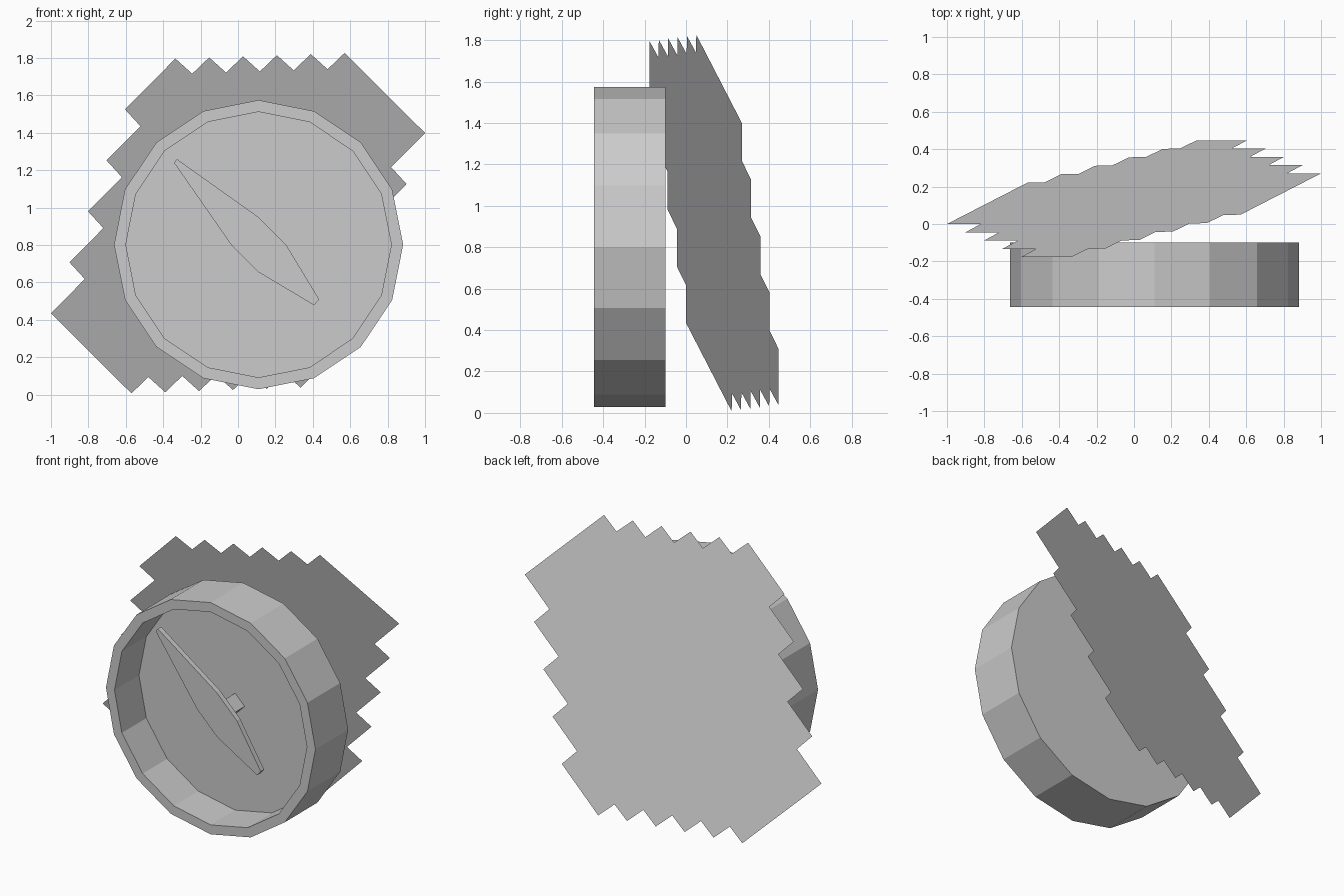
import bpy, bmesh, math

if "Cube" in bpy.data.objects:
    bpy.data.objects.remove(bpy.data.objects["Cube"])

CX, CZ = 0.11, 0.802        # dial centre
FRONT, BACK, FLOOR = -0.445, -0.10, -0.187


def make(name, bm):
    bm.normal_update()
    me = bpy.data.meshes.new(name)
    bm.to_mesh(me)
    bm.free()
    ob = bpy.data.objects.new(name, me)
    bpy.context.collection.objects.link(ob)
    return ob


def ring(bm, r, y, n):
    return [bm.verts.new((CX + r * math.cos(2 * math.pi * i / n), y,
                          CZ + r * math.sin(2 * math.pi * i / n))) for i in range(n)]


def lathe(name, profile, n):
    # capped solid from (radius, y) rings running from inner floor to back
    bm = bmesh.new()
    rings = [ring(bm, r, y, n) for r, y in profile]
    for a, b in zip(rings, rings[1:]):
        for i in range(n):
            j = (i + 1) % n
            bm.faces.new((a[i], a[j], b[j], b[i]))
    bm.faces.new(rings[0])
    bm.faces.new(rings[-1])
    bmesh.ops.recalc_face_normals(bm, faces=bm.faces)
    return make(name, bm)


# Dial case: 16-sided cup, open to the front
lathe("compass_case", [(0.71, FLOOR), (0.71, FRONT), (0.773, FRONT), (0.773, BACK)], 16)

# Square pivot standing on the dial floor
lathe("needle_pivot", [(0.07, FRONT + 0.08), (0.07, FLOOR)], 4)

# Needle: flat diamond plate with blunt tips
half = [(-0.452, 0.438), (-0.436, 0.457), (0.0, 0.147), (0.147, 0.0)]
tail = [(0.324, -0.292), (0.297, -0.324), (0.0, -0.147), (-0.147, 0.0)]
bm = bmesh.new()
face = bm.faces.new([bm.verts.new((CX + x, FRONT + 0.065, CZ + z)) for x, z in half + tail])
ext = bmesh.ops.extrude_face_region(bm, geom=[face], use_keep_orig=True)
bmesh.ops.translate(bm, vec=(0, 0.035, 0),
                    verts=[v for v in ext["geom"] if isinstance(v, bmesh.types.BMVert)])
bmesh.ops.recalc_face_normals(bm, faces=bm.faces)
make("compass_needle", bm)

# Tilted flat sheet with stepped edges; second half is the first turned 180 degrees
x, z = -1.0, 0.435
outline = [(x, z)]
for i in range(4):
    outline.append((x + 0.181, z + 0.183))
    x, z = x + 0.099, z + 0.2725
    outline.append((x, z))
x, z = -0.335, 1.797
outline.append((x, z))
for i in range(5):
    outline.append((x + 0.09, z - 0.081))
    x, z = x + 0.181, z + 0.006
    outline.append((x, z))
outline += [(-px, 1.834 - pz) for px, pz in outline]
bm = bmesh.new()
bm.faces.new([bm.verts.new((px, 0.370 + 0.2587 * px - 0.256 * pz, pz)) for px, pz in outline])
make("backing_sheet", bm)
